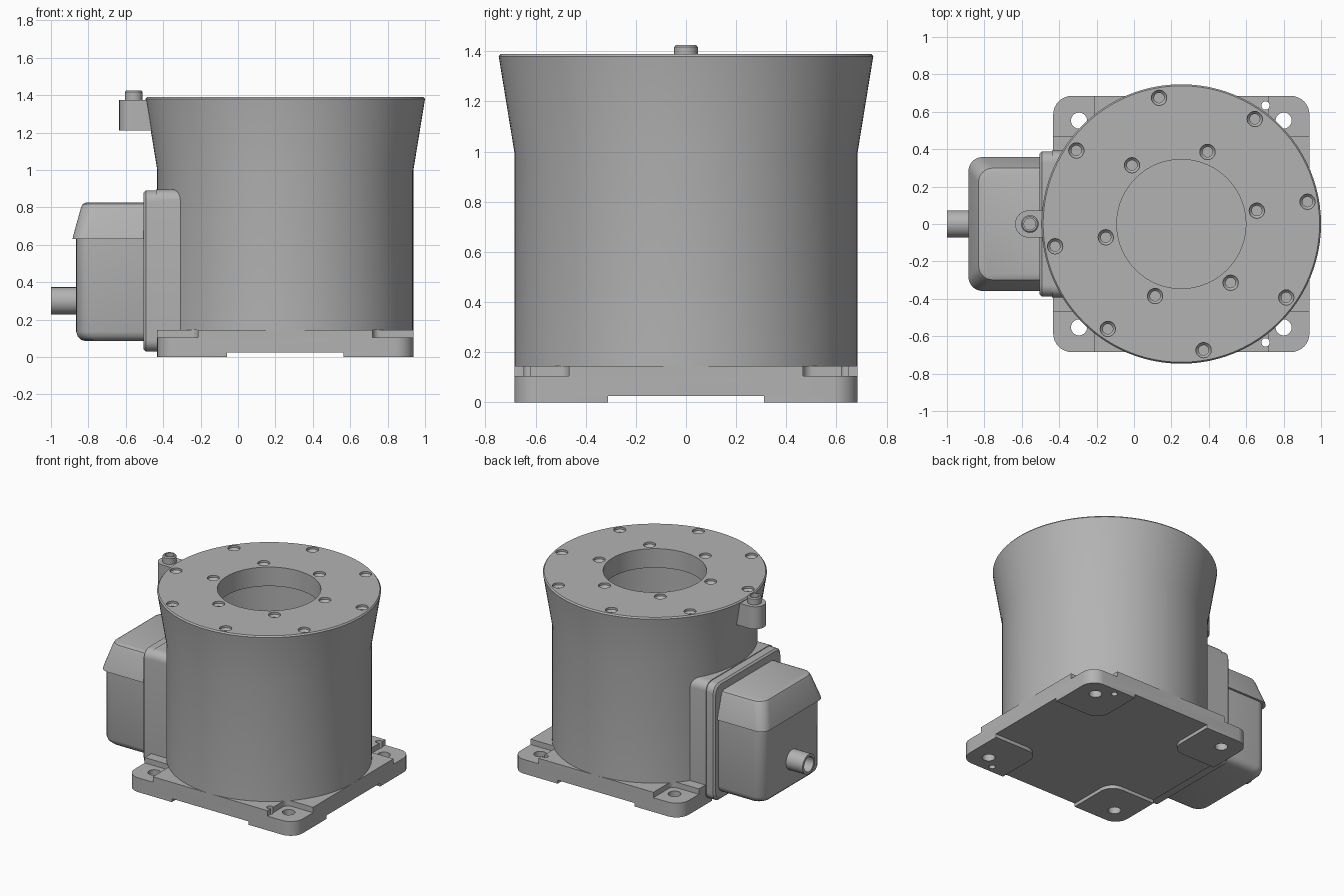
import bpy, bmesh, math
from math import cos, sin, pi, radians

if "Cube" in bpy.data.objects:
    bpy.data.objects.remove(bpy.data.objects["Cube"])

grey = bpy.data.materials.new("cast_grey")
grey.use_nodes = True
COLOUR = (0.45, 0.45, 0.45, 1)
grey.diffuse_color = COLOUR
grey.node_tree.nodes["Principled BSDF"].inputs["Base Color"].default_value = COLOUR

CX = 0.253          # drum axis
HALF = 0.685        # drum radius and half width of the base
TOP = 1.39


def circle(cx, cy, r, n):
    return [(cx + r * cos(2 * pi * i / n), cy + r * sin(2 * pi * i / n)) for i in range(n)]


def rounded(x0, x1, y0, y1, radii, n=8):
    """Rounded rectangle; radii run anticlockwise from the (x1, y1) corner."""
    if not isinstance(radii, (list, tuple)):
        radii = [radii] * 4
    corners = [(x1, y1, -1, -1), (x0, y1, 1, -1), (x0, y0, 1, 1), (x1, y0, -1, 1)]
    pts = []
    for k, (x, y, sx, sy) in enumerate(corners):
        r = radii[k]
        for i in range(n + 1):
            a = pi / 2 * (k + i / n)
            pts.append((x + sx * r + r * cos(a), y + sy * r + r * sin(a)))
    return pts


def loft(name, stations, axis="z"):
    """Bridge (outline, height) stations and cap both ends."""
    bm = bmesh.new()
    rings = []
    for outline, h in stations:
        rings.append([bm.verts.new((h, u, v) if axis == "x" else (u, v, h)) for u, v in outline])
    for a, b in zip(rings, rings[1:]):
        for i in range(len(a)):
            j = (i + 1) % len(a)
            bm.faces.new((a[i], a[j], b[j], b[i]))
    bm.faces.new(rings[0])
    bm.faces.new(rings[-1])
    bmesh.ops.recalc_face_normals(bm, faces=bm.faces)
    mesh = bpy.data.meshes.new(name)
    bm.to_mesh(mesh)
    bm.free()
    mesh.materials.append(grey)
    ob = bpy.data.objects.new(name, mesh)
    bpy.context.collection.objects.link(ob)
    return ob


def turned(name, cx, cy, profile, n=32, axis="z"):
    return loft(name, [(circle(cx, cy, r, n), h) for r, h in profile], axis)


def cut(target, cutters):
    for c in cutters:
        c.hide_render = True
        mod = target.modifiers.new("cut", "BOOLEAN")
        mod.operation, mod.solver, mod.object = "DIFFERENCE", "EXACT", c
        bpy.context.view_layer.objects.active = target
        bpy.ops.object.modifier_apply(modifier=mod.name)
        bpy.data.objects.remove(c)


parts = []

# Hollow flared drum with a ring flange on top
drum = turned("drum", CX, 0, [
    (HALF, 0.143), (HALF, 1.0), (0.747, 1.38), (0.739, TOP), (0.345, TOP),
    (0.345, 1.25), (0.55, 1.25), (0.55, 0.3)], 96)
bolts = []
for count, ring in ((8, 0.685), (6, 0.41)):
    for i in range(count):
        a = radians(10 + 360 / count * i)
        bolts.append(turned("bolt_cutter", CX + ring * cos(a), ring * sin(a), [
            (0.041, TOP + 0.02), (0.041, TOP - 0.015), (0.027, TOP - 0.03), (0.027, TOP - 0.08)], 20))
cut(drum, bolts)
parts.append(drum)

# Base plate with lowered corners, mounting holes and foot pads
base = loft("base_plate", [(rounded(CX - HALF, CX + HALF, -HALF, HALF, 0.1), h) for h in (0.025, 0.145)])
for sx in (-1, 1):
    for sy in (-1, 1):
        def corner(inner, outer, r_in, r_out):
            xs = sorted((CX + sx * inner, CX + sx * outer))
            ys = sorted((sy * inner, sy * outer))
            radii = [0.0001] * 4
            order = [(1, 1), (-1, 1), (-1, -1), (1, -1)]
            radii[order.index((sx, sy))] = r_out
            radii[order.index((-sx, -sy))] = r_in
            return rounded(*xs, *ys, radii)

        def drill(x, y, r):
            return turned("drill", x, y, [(r, -0.1), (r, 0.3)], 24)

        pad = loft("foot_pad", [(corner(0.312, HALF, 0.1, 0.1), h) for h in (0, 0.026)])
        pocket = loft("pocket_cutter", [(corner(0.467, 0.8, 0.04, 0.04), h) for h in (0.105, 0.3)])
        hole = (CX + sx * 0.547, sy * 0.553, 0.043)
        cut(base, [pocket, drill(*hole)])
        cut(pad, [drill(*hole)])
        if sx > 0:
            pin = (CX + 0.45, sy * 0.633, 0.022)
            cut(base, [drill(*pin)])
            cut(pad, [drill(*pin)])
        parts.append(pad)
parts.append(base)

# Mounting block and gasket plate between drum and terminal box
parts.append(loft("mounting_block", [
    (rounded(-0.392, 0.392, 0.03, 0.895, 0.06), h) for h in (-0.438, -0.3)], "x"))
parts.append(loft("gasket_plate", [
    (rounded(-0.388 + i, 0.388 - i, 0.03 + i, 0.89 - i, 0.06), h)
    for i, h in ((0.012, -0.505), (0, -0.493), (0, -0.436))], "x"))

# Terminal box with a rounded underside and a sloped lid
parts.append(loft("terminal_box", [
    (rounded(-0.865 + i, -0.42 - i, -0.342 + i, 0.342 - i, 0.075), h)
    for i, h in ((0.05, 0.085), (0.025, 0.092), (0.008, 0.11), (0, 0.135), (0, 0.64))]))
parts.append(loft("box_lid", [
    (rounded(-0.885 + i, -0.41, -0.358 + i * 1.1, 0.358 - i * 1.1, 0.075), h)
    for i, h in ((0, 0.63), (0.003, 0.645), (0.046, 0.8), (0.054, 0.817), (0.07, 0.825))]))

# Cable gland on the box
parts.append(turned("cable_pipe", 0, 0.3, [
    (0.073, -0.84), (0.073, -1), (0.055, -1), (0.055, -0.87)], 32, "x"))

# Small side lug with its fitting
parts.append(loft("side_lug", [
    (rounded(-0.635, -0.42, -0.072, 0.072, [0.001, 0.07, 0.07, 0.001]), h) for h in (1.21, 1.375)]))
parts.append(turned("lug_fitting", -0.557, 0, [
    (0.047, 1.36), (0.047, 1.417), (0.04, 1.425), (0.031, 1.425), (0.031, 1.38)]))

# Smooth shading with sharp edges kept
bpy.ops.object.select_all(action="DESELECT")
for ob in parts:
    ob.select_set(True)
bpy.context.view_layer.objects.active = drum
bpy.ops.object.shade_smooth_by_angle(angle=radians(30))
